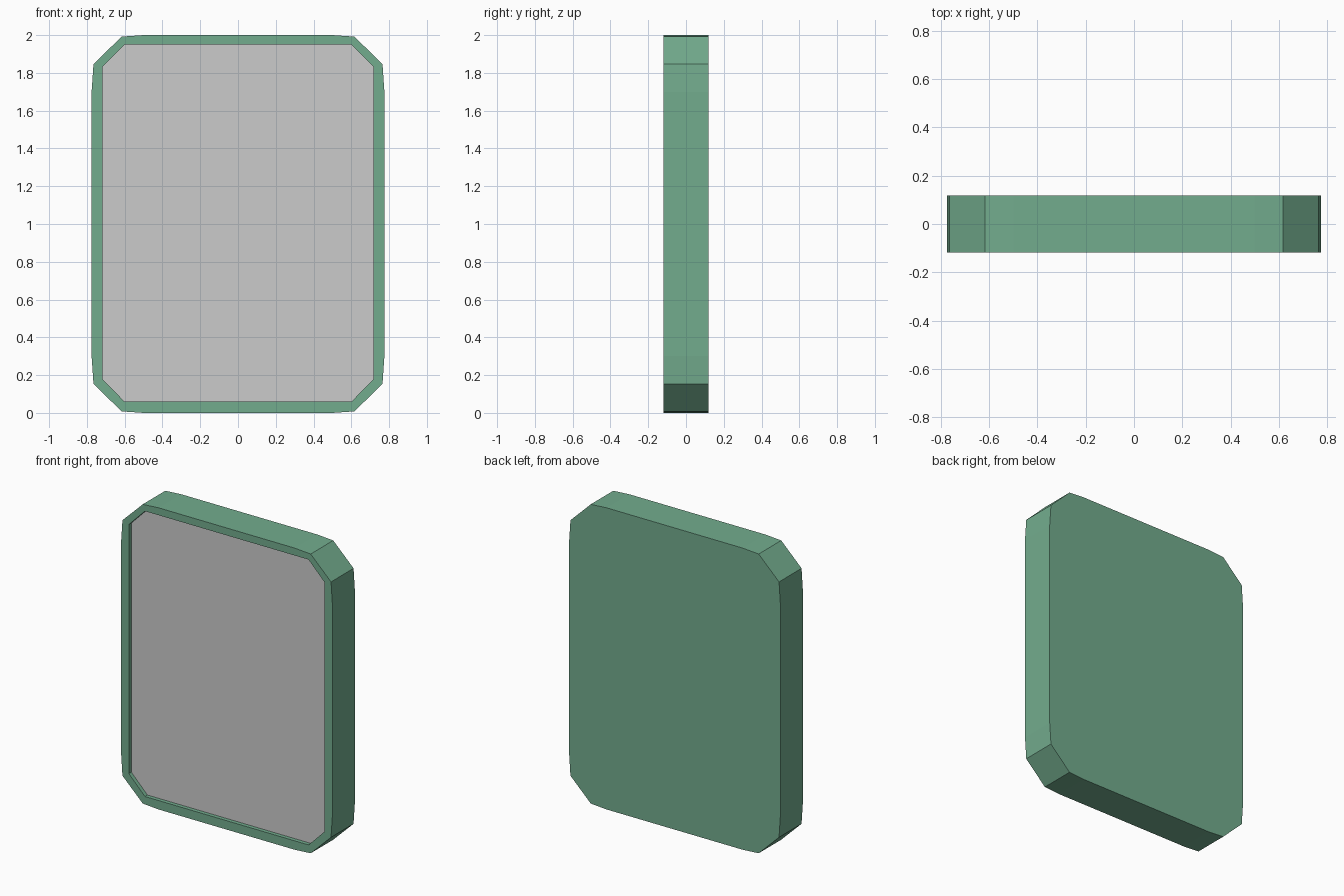
import bpy, bmesh

if "Cube" in bpy.data.objects:
    bpy.data.objects.remove(bpy.data.objects["Cube"])

HALF_DEPTH = 0.118
RECESS_FLOOR = -0.08
PANEL_FRONT = -0.092


def mirrored_outline(quarter, cx, cz):
    """Full closed outline from the top-right quarter (offsets from the centre)."""
    right = quarter + [(x, -z) for x, z in reversed(quarter)]
    full = right + [(-x, z) for x, z in reversed(right)]
    return [(cx + x, cz + z) for x, z in full]


def slab(name, outline, y_front, y_back):
    """Extrude an x-z outline along y."""
    bm = bmesh.new()
    face = bm.faces.new([bm.verts.new((x, y_front, z)) for x, z in outline])
    ext = bmesh.ops.extrude_face_region(bm, geom=[face], use_keep_orig=True)
    verts = [g for g in ext["geom"] if isinstance(g, bmesh.types.BMVert)]
    bmesh.ops.translate(bm, verts=verts, vec=(0, y_back - y_front, 0))
    bmesh.ops.recalc_face_normals(bm, faces=bm.faces)
    mesh = bpy.data.meshes.new(name)
    bm.to_mesh(mesh)
    bm.free()
    obj = bpy.data.objects.new(name, mesh)
    bpy.context.collection.objects.link(obj)
    return obj


# Clipped-corner outlines: bowed outer rim and straight inner opening
outer = mirrored_outline([(0.50, 1.0), (0.616, 0.992), (0.765, 0.847), (0.775, 0.70)], 0, 1.0)
inner = mirrored_outline([(0.60, 0.946), (0.718, 0.826)], 0, 1.005)

# Green casing with a shallow recess in the front
casing = slab("casing", outer, -HALF_DEPTH, HALF_DEPTH)
green = bpy.data.materials.new("casing_green")
green.diffuse_color = (0.171, 0.413, 0.27, 1)
green.use_nodes = True
green.node_tree.nodes["Principled BSDF"].inputs["Base Color"].default_value = green.diffuse_color
casing.data.materials.append(green)

cutter = slab("recess_cutter", inner, -HALF_DEPTH - 0.1, RECESS_FLOOR)
cutter.data.materials.append(green)
cutter.hide_render = True
cutter.hide_set(True)
cut = casing.modifiers.new("recess", "BOOLEAN")
cut.operation = "DIFFERENCE"
cut.solver = "EXACT"
cut.object = cutter

# Grey panel set into the recess
slab("panel", inner, PANEL_FRONT, RECESS_FLOOR)
